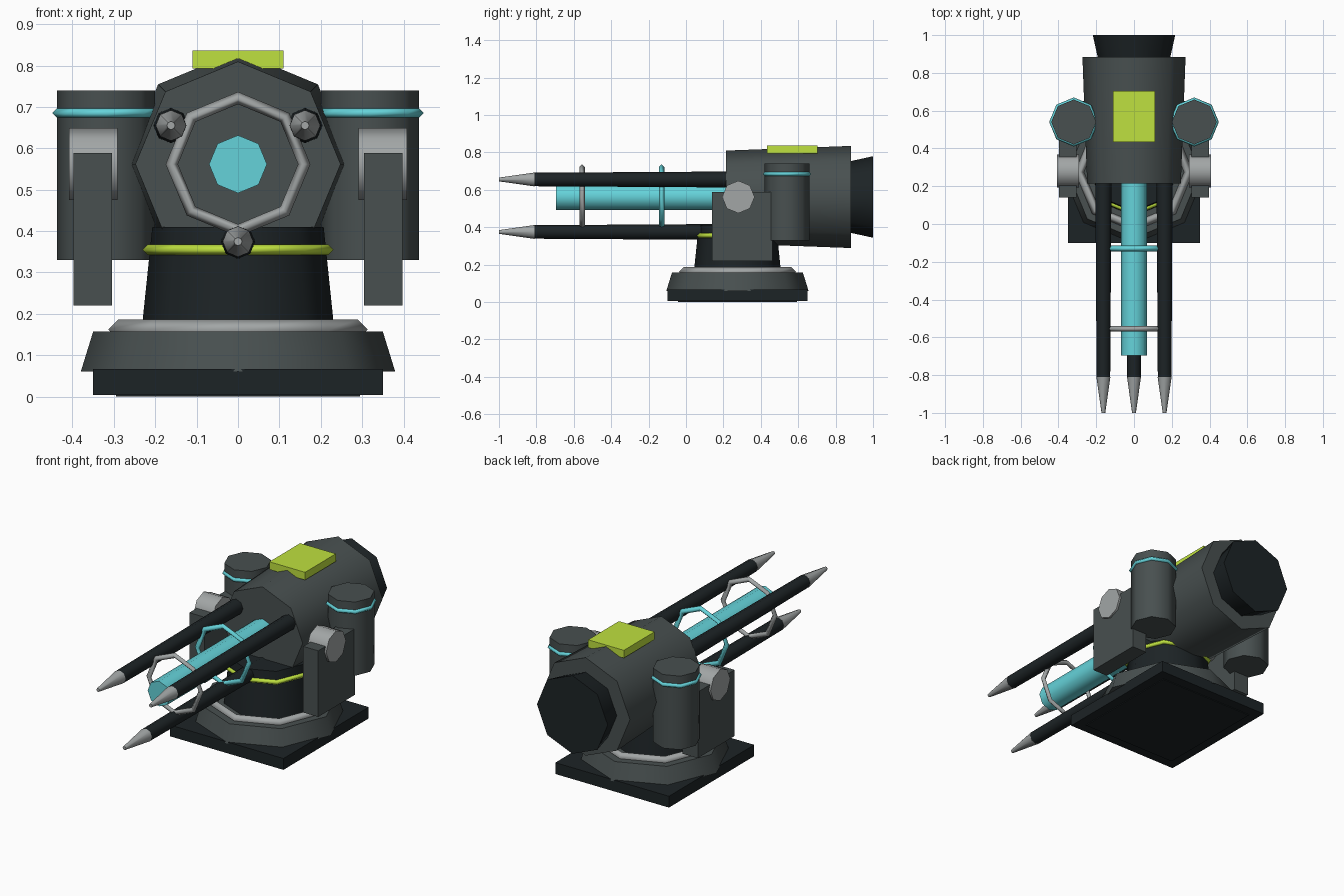
import bpy, bmesh, math
from mathutils import Matrix

if "Cube" in bpy.data.objects:
    bpy.data.objects.remove(bpy.data.objects["Cube"])

SIDES = 8          # low-poly rounds
CY, CZ = 0.275, 0.5615   # turret pivot (y) and gun axis height (z)


def material(name, rgb):
    m = bpy.data.materials.new(name)
    m.diffuse_color = (*rgb, 1)
    m.use_nodes = True
    m.node_tree.nodes["Principled BSDF"].inputs["Base Color"].default_value = m.diffuse_color
    return m


DARK = material("dark_grey", (0.065, 0.08, 0.08))
BLACK = material("near_black", (0.012, 0.017, 0.019))
METAL = material("light_metal", (0.36, 0.38, 0.38))
CYAN = material("cyan", (0.13, 0.65, 0.70))
LIME = material("lime", (0.52, 0.75, 0.05))

AXIS = {"z": Matrix.Identity(4),
        "y": Matrix.Rotation(-math.pi / 2, 4, "X"),
        "x": Matrix.Rotation(math.pi / 2, 4, "Y")}


def finish(name, bm, mat, smooth=None):
    mesh = bpy.data.meshes.new(name)
    bm.to_mesh(mesh)
    bm.free()
    mesh.materials.append(mat)
    ob = bpy.data.objects.new(name, mesh)
    bpy.context.collection.objects.link(ob)
    if smooth:
        bpy.ops.object.select_all(action="DESELECT")
        ob.select_set(True)
        bpy.context.view_layer.objects.active = ob
        bpy.ops.object.shade_smooth_by_angle(angle=math.radians(smooth))
    return ob


def box(name, x, y, z, mat):
    """Box from (min, max) ranges."""
    bm = bmesh.new()
    bmesh.ops.create_cube(bm, size=1)
    for v in bm.verts:
        v.co = [(lo + hi) / 2 + c * (hi - lo) for c, (lo, hi) in zip(v.co, (x, y, z))]
    return finish(name, bm, mat)


def taper(name, axis, center, start, end, r1, r2, mat):
    """Eight-sided cone section running start..end along an axis."""
    loc = list(center)
    loc["xyz".index(axis)] = (start + end) / 2
    bm = bmesh.new()
    bmesh.ops.create_cone(bm, cap_ends=True, segments=SIDES, radius1=r1, radius2=r2,
                          depth=end - start, matrix=Matrix.Translation(loc) @ AXIS[axis])
    return finish(name, bm, mat, 50)


def ring(name, axis, center, major, minor, mat):
    """Eight-sided ring with a diamond cross-section."""
    bpy.ops.mesh.primitive_torus_add(major_segments=SIDES, minor_segments=4,
                                     major_radius=major, minor_radius=minor)
    ob = bpy.context.object
    ob.name = name
    ob.data.transform(Matrix.Translation(center) @ AXIS[axis])
    ob.location = (0, 0, 0)
    ob.data.materials.append(mat)
    bpy.ops.object.shade_smooth()
    return ob


# Base
box("base_foot", (-0.295, 0.295), (-0.043, 0.593), (0, 0.01), BLACK)
box("base_plate", (-0.35, 0.35), (CY - 0.375, CY + 0.375), (0.004, 0.067), BLACK)
taper("base_skirt", "z", (0, CY, 0), 0.06, 0.157, 0.38, 0.35, DARK)
ring("base_ring", "z", (0, CY, 0.162), 0.289, 0.024, METAL)

# Swivel neck
taper("neck", "z", (0, CY, 0), 0.15, 0.41, 0.234, 0.207, BLACK)
ring("neck_ring", "z", (0, CY, 0.355), 0.218, 0.013, LIME)

# Gun housing
taper("housing", "y", (0, 0, CZ), 0.215, 0.883, 0.248, 0.273, DARK)
taper("rear_cap", "y", (0, 0, CZ), 0.86, 1.0, 0.187, 0.218, BLACK)
box("top_panel", (-0.11, 0.11), (0.433, 0.704), (0.793, 0.836), LIME)

# Energy barrel with its two rings
taper("barrel_core", "y", (0, 0, CZ), -0.695, 0.26, 0.07, 0.07, CYAN)
ring("barrel_ring_front", "y", (0, -0.555, CZ), 0.16, 0.015, METAL)
ring("barrel_ring_rear", "y", (0, -0.13, CZ), 0.16, 0.015, CYAN)

# Three tipped rods around the barrel
for i, deg in enumerate((30, 150, 270)):
    a = math.radians(deg)
    c = (0.187 * math.cos(a), 0, CZ + 0.187 * math.sin(a))
    taper(f"rod_{i + 1}", "y", c, -0.815, 0.29, 0.036, 0.043, BLACK)
    taper(f"rod_tip_{i + 1}", "y", c, -1.0, -0.81, 0.010, 0.037, METAL)

# Side brackets, pivots and canisters
for side, s in (("left", -1), ("right", 1)):
    span = lambda a, b: tuple(sorted((s * a, s * b)))
    box(f"bracket_{side}", span(0.304, 0.397), (0.139, 0.463), (0.22, 0.588), DARK)
    taper(f"pivot_{side}", "x", (0, 0.28, CZ), *span(0.291, 0.408), 0.087, 0.087, METAL)
    c = (s * 0.319, 0.54, 0.685)
    taper(f"canister_{side}", "z", c, 0.33, 0.74, 0.119, 0.119, DARK)
    ring(f"canister_ring_{side}", "z", c, 0.117, 0.013, CYAN)
